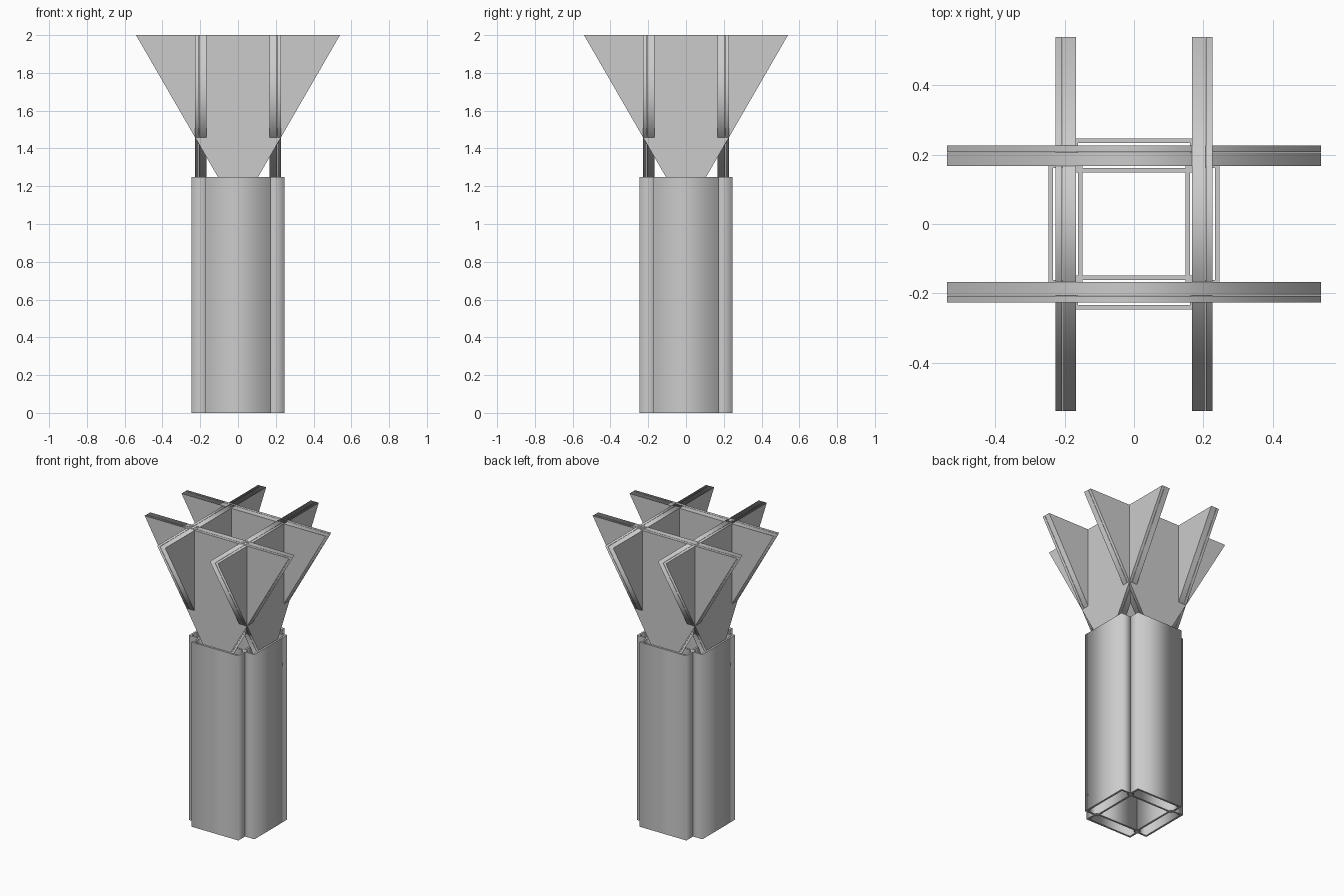
import bpy, bmesh, math
from mathutils import Matrix

if "Cube" in bpy.data.objects:
    bpy.data.objects.remove(bpy.data.objects["Cube"])

grey = bpy.data.materials.new("light grey")
grey.diffuse_color = (0.6, 0.6, 0.6, 1)
grey.use_nodes = True
grey.node_tree.nodes["Principled BSDF"].inputs["Base Color"].default_value = grey.diffuse_color


def finish(bm, name, turn, cap_axis):
    """Smooth the walls around the profile, keep the cap edges sharp."""
    bmesh.ops.recalc_face_normals(bm, faces=bm.faces)
    for f in bm.faces:
        f.smooth = abs(f.normal[cap_axis]) < 0.9
    for e in bm.edges:
        e.smooth = len({f.smooth for f in e.link_faces}) == 1
    bm.transform(Matrix.Rotation(turn, 4, 'Z'))
    me = bpy.data.meshes.new(name)
    bm.to_mesh(me)
    bm.free()
    me.materials.append(grey)
    ob = bpy.data.objects.new(name, me)
    bpy.context.collection.objects.link(ob)


def tube(name, turn, half_w, y0, y1, wall, height):
    """Hollow rectangular tube, open at both ends."""
    bm = bmesh.new()
    rings = []
    for inset in (0, wall):
        x, a, b = half_w - inset, y0 + inset, y1 - inset
        for z in (0, height):
            rings.append([bm.verts.new((px, py, z))
                          for px, py in ((-x, a), (x, a), (x, b), (-x, b))])
    # outer wall, inner wall, bottom rim, top rim
    for p, q in ((0, 1), (2, 3), (0, 2), (1, 3)):
        for i in range(4):
            j = (i + 1) % 4
            bm.faces.new((rings[p][i], rings[p][j], rings[q][j], rings[q][i]))
    finish(bm, name, turn, 2)


def plate(name, turn, y0, y1):
    """Upside-down triangular plate standing in a tube."""
    bm = bmesh.new()
    half, top = 0.54, 2.0
    apex = top - half * math.sqrt(3)
    face = bm.faces.new([bm.verts.new((x, y0, z))
                         for x, z in ((-half, top), (half, top), (0, apex))])
    ext = bmesh.ops.extrude_face_region(bm, geom=[face], use_keep_orig=True)
    for v in ext["geom"]:
        if isinstance(v, bmesh.types.BMVert):
            v.co.y = y1
    finish(bm, name, turn, 1)


# Four sides, each a hollow tube holding a two-layer triangular fin
for i, side in enumerate(("front", "right", "back", "left")):
    turn = i * math.pi / 2
    tube(side + "_column_tube", turn, 0.175, -0.246, -0.148, 0.013, 1.25)
    plate(side + "_fin_outer_layer", turn, -0.227, -0.208)
    plate(side + "_fin_inner_layer", turn, -0.206, -0.167)
